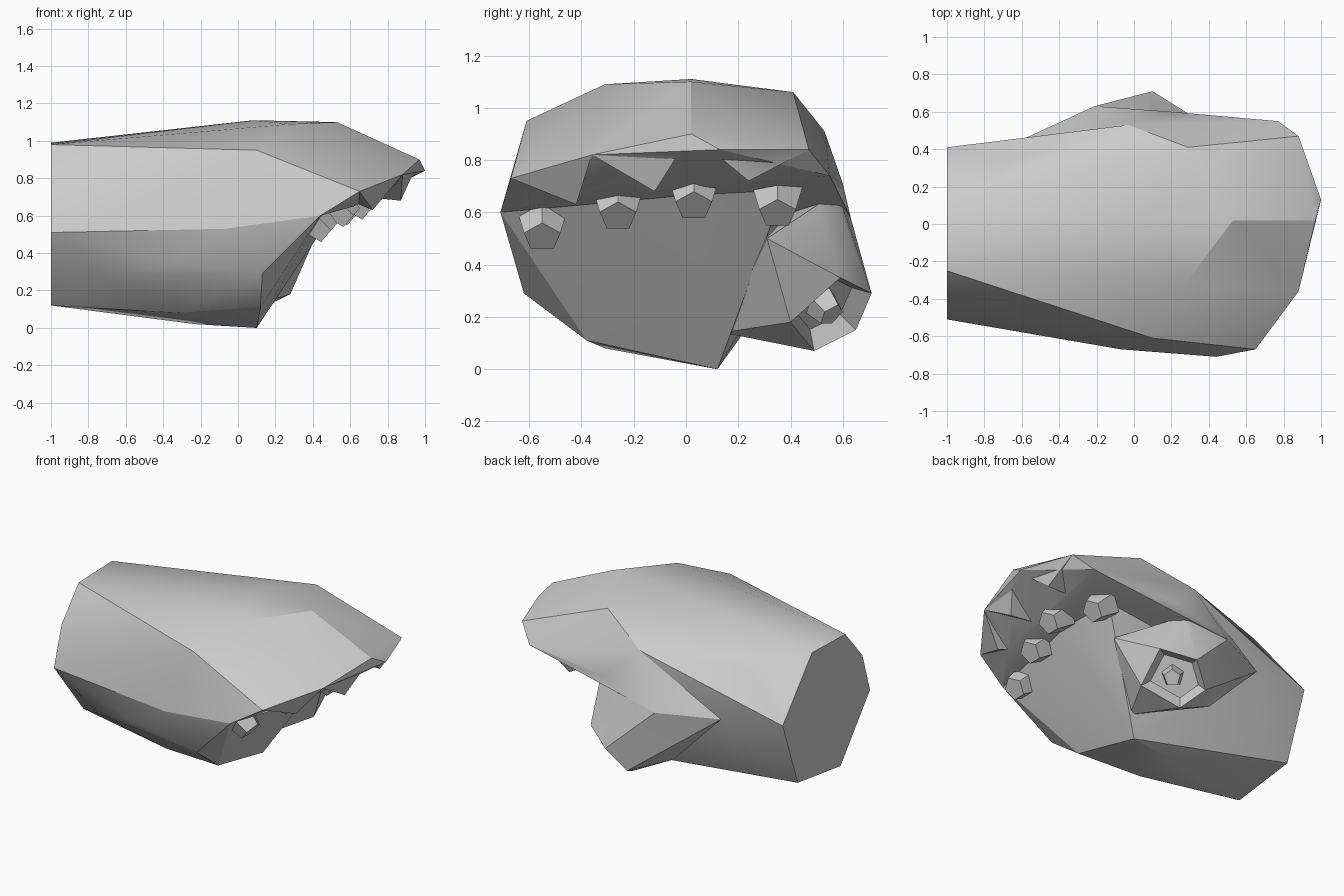
import bpy
import bmesh
from mathutils import Vector

cube = bpy.data.objects.get("Cube")
if cube:
    bpy.data.objects.remove(cube, do_unlink=True)

# Single stone-grey colour
grey = bpy.data.materials.new("stone_grey")
grey.use_nodes = True
colour = (0.6, 0.6, 0.6, 1)
grey.diffuse_color = colour
grey.node_tree.nodes["Principled BSDF"].inputs["Base Color"].default_value = colour


def finish(name, bm):
    """Turn a bmesh into a linked, coloured object."""
    bmesh.ops.recalc_face_normals(bm, faces=bm.faces[:])
    mesh = bpy.data.meshes.new(name)
    bm.to_mesh(mesh)
    bm.free()
    mesh.materials.append(grey)
    obj = bpy.data.objects.new(name, mesh)
    bpy.context.scene.collection.objects.link(obj)
    return obj


def hull(points):
    """Faceted convex block around a few corner points."""
    bm = bmesh.new()
    verts = [bm.verts.new(p) for p in points]
    bmesh.ops.convex_hull(bm, input=verts)
    loose = [v for v in bm.verts if not v.link_faces]
    bmesh.ops.delete(bm, geom=loose, context="VERTS")
    bm.normal_update()
    return bm


def merge(target, other):
    """Weld another block into the target with a union."""
    mod = target.modifiers.new("weld", "BOOLEAN")
    mod.operation = "UNION"
    mod.solver = "EXACT"
    mod.object = other
    graph = bpy.context.evaluated_depsgraph_get()
    mesh = bpy.data.meshes.new_from_object(target.evaluated_get(graph))
    target.modifiers.clear()
    target.data = mesh
    bpy.data.objects.remove(other, do_unlink=True)


def nail(name, centre, direction, radius, depth):
    """Tapered five-sided chunk set into the surface."""
    bm = bmesh.new()
    bmesh.ops.create_cone(bm, cap_ends=True, segments=5, radius1=radius,
                          radius2=radius * 0.7, depth=depth)
    turn = Vector(direction).to_track_quat("Z", "Y")
    for v in bm.verts:
        v.co = turn @ v.co + Vector(centre)
    return finish(name, bm)


# Corners shared by neighbouring blocks
front_shoulder = (.1, -.61, .95)
front_knuckle = (.44, -.71, .6)
top_front = (.28, -.31, 1.09)
top_middle = (.08, .02, 1.11)
top_back = (.29, .41, 1.06)
back_ridge = (-.03, .53, .91)
back_waist = (-.58, .46, .57)
thumb_root = (-.21, .63, .58)
heel_corner = (.15, .14, .14)

# Wrist with a flat cut end, widening into the palm
wrist_end = [(-1, .1, .99), (-1, -.25, .98), (-1, -.43, .77), (-1, -.51, .51),
             (-1, -.2, .12), (-1, .25, .18), (-1, .41, .62)]
lower_edge = [(-.7, -.47, .27), (-.34, -.58, .35), (.13, -.62, .29),
              (-.07, -.67, .53), (.12, -.38, .11), (.1, .12, 0),
              (-.23, .05, .02), (-.31, -.31, .08)]
palm_top = [(.58, 0, .72), (.52, .38, .7)]
hand = finish("hand", hull(wrist_end + lower_edge + palm_top + [
    front_shoulder, front_knuckle, top_front, top_middle, top_back,
    back_ridge, back_waist, (-.67, .33, .89), heel_corner]))

# Overhanging finger slab, running back to the thumb root
rim = [(.65, -.67, .73), (.88, -.36, .82), (.97, .02, .9),
       (1, .13, .84), (.88, .47, .84), (.77, .55, .74)]
under = [(.62, -.45, .65), (.82, -.34, .76), (.5, 0, .71), (.2, .6, .71),
         (.53, .02, 1.1)]
fingers = finish("fingers", hull(rim + under + [
    front_shoulder, front_knuckle, top_front, top_middle, top_back,
    back_ridge, back_waist, thumb_root]))
merge(hand, fingers)

# Fingertip bumps hanging from the rim
bump_tips = [(.72, -.42, .63), (.87, -.12, .68), (.88, .24, .72)]
for left, right, low in zip(rim, (rim[1], rim[2], rim[4]), bump_tips):
    root = (.5, low[1], .72)
    merge(hand, finish("fingertip", hull([left, right, low, root])))

# Thumb stump with a sunken tip
tip = [(.29, .59, .35), (.28, .4, .18), (.05, .49, .07),
       (-.02, .65, .15), (.1, .71, .29)]
thumb_bm = hull(tip + [heel_corner, (.42, .31, .5), (.05, .58, .68),
                       thumb_root, back_waist, (-.22, .44, .2), (0, .2, .5)])
corners = [Vector(p) for p in tip]


def on_tip(vert):
    return min((vert.co - c).length for c in corners) < 0.001


tip_faces = [f for f in thumb_bm.faces if all(on_tip(v) for v in f.verts)]
bmesh.ops.inset_region(thumb_bm, faces=tip_faces, thickness=0.04,
                       depth=-0.07, use_even_offset=True)
merge(hand, finish("thumb", thumb_bm))

# Nails under the finger lip, and one inside the thumb tip
down = (0.75, 0, -0.65)
parts = [hand]
for label, place in (("first", (.43, -.55, .55)), ("second", (.55, -.26, .63)),
                     ("third", (.65, .03, .67)), ("fourth", (.57, .35, .64))):
    parts.append(nail(label + "_nail", place, down, 0.105, 0.14))
parts.append(nail("thumb_nail", (.14, .53, .24), (.045, .047, -.056), 0.075, 0.1))

# Soft shading on gentle bends, crisp on hard ones
for obj in parts:
    obj.data.shade_smooth()
    obj.data.set_sharp_from_angle(angle=0.42)
